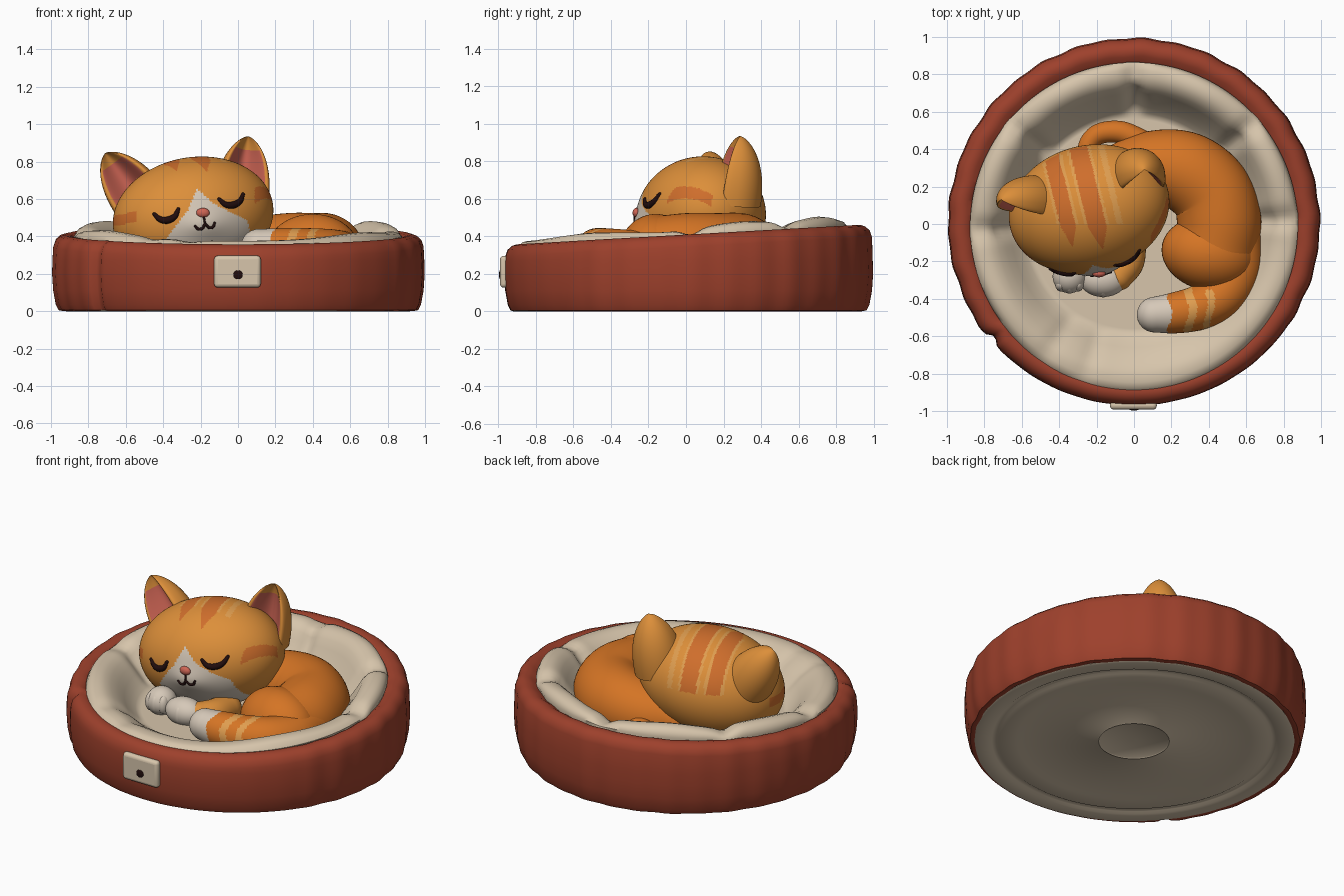
import bpy, bmesh, math
from math import sin, cos, pi, radians, exp
from mathutils import Vector, Matrix
from mathutils.bvhtree import BVHTree

if "Cube" in bpy.data.objects:
    bpy.data.objects.remove(bpy.data.objects["Cube"])

def mat(name, r, g, b):
    m = bpy.data.materials.new(name)
    m.diffuse_color = (r, g, b, 1)
    m.use_nodes = True
    m.node_tree.nodes["Principled BSDF"].inputs["Base Color"].default_value = m.diffuse_color
    return m

RED = mat("brick red", 0.34, 0.052, 0.025)
CREAM = mat("cream", 0.68, 0.56, 0.41)
HEAD = mat("light orange", 0.72, 0.275, 0.042)
BODY = mat("orange", 0.66, 0.175, 0.018)
STRIPE = mat("dark orange", 0.62, 0.155, 0.025)
PALE = mat("pale orange", 0.74, 0.34, 0.08)
WHITE = mat("warm white", 0.67, 0.58, 0.48)
PINK = mat("pink", 0.62, 0.13, 0.09)
DARK = mat("dark brown", 0.015, 0.004, 0.004)

def skin(name, rings, mats, rule=None):
    """Closed smooth surface through a list of rings."""
    bm = bmesh.new()
    vr = [[bm.verts.new(p) for p in ring] for ring in rings]
    n = len(vr[0])
    for i, (a, b) in enumerate(zip(vr, vr[1:])):
        for j in range(n):
            k = (j + 1) % n
            f = bm.faces.new((a[j], a[k], b[k], b[j]))
            if rule:
                f.material_index = rule(f.calc_center_median(), i / (len(rings) - 1), (j + .5) / n)
    bm.faces.new(vr[0]).material_index = 0
    last = bm.faces.new(vr[-1])
    if rule:
        last.material_index = rule(last.calc_center_median(), 1, 0)
    bmesh.ops.recalc_face_normals(bm, faces=bm.faces)
    me = bpy.data.meshes.new(name)
    bm.to_mesh(me)
    bm.free()
    for m in mats:
        me.materials.append(m)
    ob = bpy.data.objects.new(name, me)
    bpy.context.collection.objects.link(ob)
    bpy.context.view_layer.objects.active = ob
    ob.select_set(True)
    bpy.ops.object.shade_smooth_by_angle(angle=radians(50))
    ob.select_set(False)
    return ob

def ellipsoid(name, c, r, mats, rot=Matrix(), n=40, m=24, rule=None, push=None):
    rings = []
    for i in range(m + 1):
        p = -pi / 2 + pi * (i + .02) / (m + .04)
        ring = [Vector(c) + (rot @ Vector((r[0] * cos(p) * cos(t), r[1] * cos(p) * sin(t), r[2] * sin(p))))
                for t in (2 * pi * j / n for j in range(n))]
        rings.append([push(v) for v in ring] if push else ring)
    return skin(name, rings, mats, rule)

def tube(name, pts, mats, up=(0, 0, 1), n=32, sub=10, rule=None):
    """Round-ended tube along (x, y, z, radius) points, smoothed."""
    P = [Vector(p) for p in pts]
    P = [2 * P[0] - P[1]] + P + [2 * P[-1] - P[-2]]
    path = []
    for a, b, c, d in zip(P, P[1:], P[2:], P[3:]):
        for k in range(sub):
            t = k / sub
            path.append(.5 * (2 * b + (c - a) * t + (2 * a - 5 * b + 4 * c - d) * t * t + (3 * b - a - 3 * c + d) * t ** 3))
    path.append(P[-2])
    C, R = [p.xyz for p in path], [p.w for p in path]
    def ring(c, tan, r):
        s = tan.cross(Vector(up)).normalized()
        u = s.cross(tan).normalized()
        return [c + r * (cos(a) * s + sin(a) * u) for a in (2 * pi * j / n for j in range(n))]
    T = [(C[min(i + 1, len(C) - 1)] - C[max(i - 1, 0)]).normalized() for i in range(len(C))]
    caps = [radians(a) for a in (15, 30, 45, 60, 75, 87)]
    rings = [ring(C[0] - T[0] * R[0] * sin(a), T[0], R[0] * cos(a)) for a in reversed(caps)]
    rings += [ring(c, t, r) for c, t, r in zip(C, T, R)]
    rings += [ring(C[-1] + T[-1] * R[-1] * sin(a), T[-1], R[-1] * cos(a)) for a in caps]
    return skin(name, rings, mats, rule)

# ---- Pet bed ----
ANG = [2 * pi * j / 216 for j in range(216)]

def bump(a, deg, width):
    d = (math.degrees(a) - deg + 180) % 360 - 180
    return exp(-(d / width) ** 2)

def top(a):
    return 0.41 + 0.052 * sin(a)

def polar(a, rz):
    return (rz[0] * cos(a), rz[0] * sin(a), rz[1])

def lathe(name, rows, m):
    return skin(name, [[polar(a, row(a)) for a in ANG] for row in rows], [m])

# Outer wall with soft gathers and one seam
def wall_row(r, z, rel):
    def f(a):
        gather = (0.2 + 0.8 * (sin(a) > -0.55)) * (0.003 * sin(34 * a) + 0.002 * sin(21 * a + 1))
        R = .994 + gather - .024 * max(0, -sin(a)) ** 2 - .03 * bump(a, 219, 1.6) + .008 * bump(a, 214, 4)
        return r * R, z + (top(a) if rel else 0)
    return f
lathe("bed_wall", [wall_row(*p) for p in [
    (.90, .03, 0), (.94, .001, 0), (.965, .006, 0), (.98, .035, 0), (.994, .11, 0), (1, .2, 0), (.998, .27, 0),
    (.994, -.065, 1), (.982, -.03, 1), (.957, -.008, 1), (.93, 0, 1), (.90, -.006, 1), (.865, -.03, 1),
    (.84, .12, 0)]], RED)

# Puffy lining with creases
def lining_row(r, k, puff):
    def f(a):
        lump = .4 + .6 * max(bump(a, 22, 20), bump(a, 158, 24), bump(a, 62, 18), bump(a, 118, 18),
                             .9 * bump(a, 212, 22), .7 * bump(a, 322, 22))
        crease = sum(bump(a, d, 4) for d in (2, 40, 90, 141, 182, 236, 252)) * (.35 if sin(a) < -.5 else 1)
        h = puff * lump * .058 - min(1, puff + .2) * .03 * crease * (0 if k in (0, 1) else 1)
        rr = r + (.022 * crease if 0 < k < .9 else 0)
        return rr - .012 * sin(a) * (k > .75), .232 + k * (top(a) - .232) + h
    return f
lathe("bed_lining", [lambda a: (.84, .1)] + [lining_row(*p) for p in [
    (.865, .8, 0), (.876, .97, 0), (.86, .99, .55), (.835, .98, .85), (.80, .96, 1), (.765, .9, 1), (.73, .78, .9),
    (.695, .6, .7), (.66, .4, .45), (.625, .2, .2), (.595, .06, .1), (.575, 0, 0), (.56, 0, 0), (.3, 0, 0), (.01, 0, 0)]], CREAM)

# Underside with shallow rings
lathe("bed_base", [(lambda a, p=p: p) for p in [
    (.88, .06), (.925, .02), (.93, .004), (.92, 0), (.84, 0), (.825, .01), (.80, .012), (.785, .003), (.68, .002),
    (.65, .006), (.21, .006), (.205, .002), (.198, .008), (.01, .008)]], CREAM)

# Front tag
bpy.ops.mesh.primitive_cube_add(size=1, location=(-.003, -.97, .212))
tag = bpy.context.object
tag.name = "front_tag"
tag.scale = (.25, .044, .17)
bpy.ops.object.transform_apply(location=False, rotation=False, scale=True)
bv = tag.modifiers.new("round", 'BEVEL')
bv.width, bv.segments = .02, 4
tag.data.materials.append(CREAM)
bpy.ops.object.shade_smooth_by_angle(angle=radians(40))
tag.select_set(False)
ellipsoid("tag_spot", (0, -.992, .195), (.025, .005, .024), [DARK], n=20, m=10)

# ---- Curled cat body ----
tube("body", [(-.12, .26, .30, .15), (.08, .30, .305, .195), (.27, .28, .31, .215), (.41, .17, .305, .22),
              (.455, .02, .30, .225), (.44, -.13, .29, .22)], [BODY], n=48)
ellipsoid("haunch", (.40, -.16, .315), (.255, .195, .205), [BODY], Matrix.Rotation(radians(-12), 4, 'Z'))

def tail_rule(c, u, v):
    w = c.x + .014 * sin(v * 6 * pi)
    if w < .19 and c.y < -.3:
        return 1
    return 2 if .28 < w < .325 or (.38 < w < .42 and c.y < -.35) else 0
tube("tail", [(.55, -.08, .29, .135), (.55, -.24, .295, .135), (.48, -.37, .31, .13), (.35, -.445, .325, .12),
              (.22, -.475, .335, .11), (.11, -.485, .345, .095)], [BODY, WHITE, PALE], rule=tail_rule, n=64, sub=16)
tube("rear_foot", [(.06, .43, .29, .065), (-.07, .49, .29, .06), (-.19, .48, .28, .055), (-.25, .41, .28, .05),
                   (-.22, .34, .28, .05)], [BODY])
tube("front_leg", [(-.02, -.08, .26, .085), (-.03, -.2, .27, .085), (-.08, -.28, .28, .075)], [HEAD])
for i, (x, y, z, rx) in enumerate([(-.345, -.28, .30, .09), (-.165, -.30, .285, .125)]):
    ellipsoid("front_paw_%d" % i, (x, y, z), (rx, .09, .085), [WHITE])
    for k in (-1, 0, 1):
        ellipsoid("toe_%d_%d" % (i, k + 1), (x + .045 * k, y - .055 + .012 * abs(k), z), (.032, .038, .058), [WHITE], n=20, m=12)

# ---- Head ----
HC = Vector((-.24, .08, .505))
ROT = Matrix.Rotation(radians(14), 4, 'Z') @ Matrix.Rotation(radians(-10), 4, 'Y')

def muzzle_push(v):
    if v.y < 0:
        v.y -= .024 * exp(-((v.x + .17) / .11) ** 2 - ((v.z - .46) / .07) ** 2)
    return v

def head_rule(c, u, v):
    x, y, z = c
    # muzzle patch, tilted with the face
    dx, dz = x + .22, z - .655
    s, d = dx * .974 + dz * .225, dx * .225 - dz * .974
    if y < .02 and d > 0:
        half = .72 * d if d < .1 else .072 + 1.2 * (d - .1)
        if abs(s) < min(half, .225):
            return 1
    # stripes running over the crown
    if z > .57 and y > -.16:
        for x0, w, end in ((-.355, .042, -.13), (-.20, .05, -.14)):
            g = abs(x - (x0 - .24 * y))
            ww = w * min(1, max(0, (y - end) / .12))
            if g < ww:
                return 2
            if g < ww + .016 and y > 0:
                return 3
        if abs(x - (-.075 - .24 * y)) < .017 and y > .0:
            return 3
    # cheek stripes
    if x > .09 and -.1 < y < .14 and abs(z - (.635 - 2.5 * (y - .0) ** 2)) < .032:
        return 2
    if x < -.54 and y < .1 and abs(z - .495 - .2 * (x + .6)) < .028:
        return 2
    return 0
head = ellipsoid("head", HC, (.437, .34, .318), [HEAD, WHITE, STRIPE, PALE], ROT, 220, 140, head_rule, muzzle_push)
tree = BVHTree.FromPolygons([v.co for v in head.data.vertices], [tuple(p.vertices) for p in head.data.polygons])

def on_face(x, z, r):
    hit = tree.ray_cast(Vector((x, -2, z)), Vector((0, 1, 0)))[0]
    return (x, hit.y, z, r)

def face_line(name, pts, m):
    tube(name, [on_face(*p) for p in pts], [m], up=(0, 1, 0), n=10, sub=6)

# Closed eyes, each drawn from its middle in the tilted face frame
for name, ex, ez in (("left_eye", -.378, .507), ("right_eye", -.032, .587)):
    pts = [(-.066, .026, .01), (-.04, -.008, .016), (0, -.02, .019), (.04, -.008, .016), (.066, .026, .01)]
    face_line(name, [(ex + .974 * u - .2 * v, ez + .974 * v + .2 * u, r) for u, v, r in pts], DARK)
# Mouth and nose
face_line("mouth", [(-.228, .455, .007), (-.213, .44, .008), (-.19, .443, .008), (-.176, .465, .008),
                    (-.156, .448, .008), (-.135, .45, .008), (-.125, .472, .007)], DARK)
face_line("lip_line", [(-.185, .515, .006), (-.18, .49, .006), (-.176, .465, .006)], DARK)
ellipsoid("nose", Vector(on_face(-.188, .526, 0)[:3]), (.036, .02, .026), [PINK], n=24, m=14)

# Ears: rounded triangles with a hollow pink front
def ear(name, base, tip, W, D, front):
    b, t = Vector(base), Vector(tip)
    ax = (t - b).normalized()
    side = ax.cross(Vector(front)).normalized()
    fr = side.cross(ax)
    n, rings = 64, []
    for i in range(41):
        h = 1 - (1 - i / 40.2) ** 1.8
        k = (1 - h ** 2.4) ** .65
        ring = []
        for a in (2 * pi * j / n for j in range(n)):
            s = sin(a)
            depth = (1.4 * s - 1.75 * s ** 3) if s > 0 else s
            ring.append(b.lerp(t, h) + side * W * k * cos(a) + fr * D * k * depth)
        rings.append(ring)
    def rule(c, u, v):
        return 1 if sin(2 * pi * v) > .66 and u < .6 else 0
    skin(name, rings, [HEAD, PINK], rule)
ear("right_ear", (.01, .245, .58), (.055, .29, .935), .15, .155, (.15, -1, 0))
ear("left_ear", (-.50, .12, .56), (-.71, .13, .845), .15, .14, (-.1, -1, 0))
